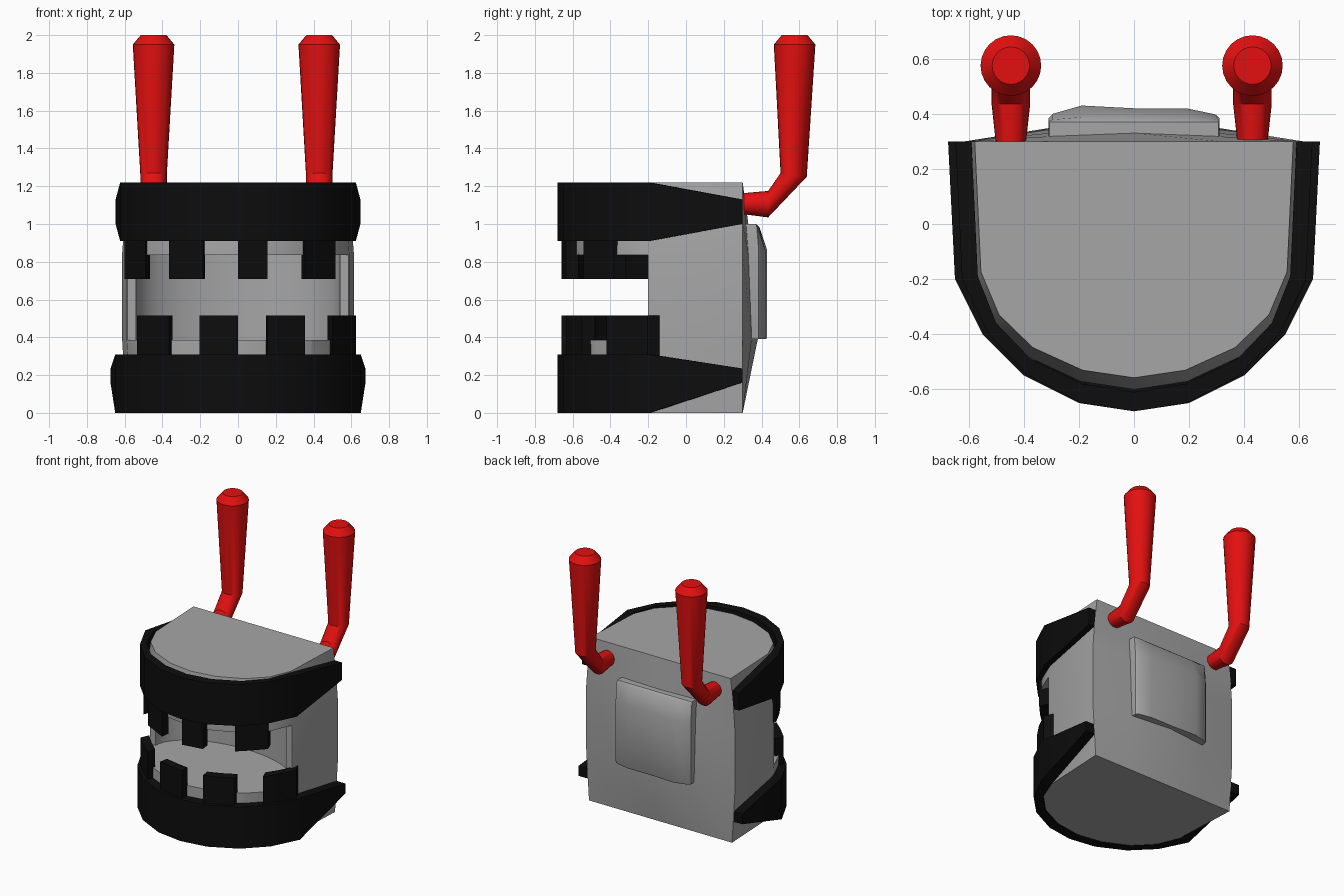
import bpy, bmesh
from math import sin, cos, pi

cube = bpy.data.objects.get("Cube")
if cube:
    bpy.data.objects.remove(cube, do_unlink=True)


def material(name, r, g, b):
    m = bpy.data.materials.new(name)
    m.use_nodes = True
    m.diffuse_color = (r, g, b, 1)
    bsdf = next(n for n in m.node_tree.nodes if n.type == 'BSDF_PRINCIPLED')
    bsdf.inputs["Base Color"].default_value = (r, g, b, 1)
    return m


grey = material("grey", 0.38, 0.38, 0.38)
black = material("black", 0.004, 0.004, 0.004)
red = material("red", 0.77, 0.005, 0.005)


def shade(ob):
    bpy.ops.object.select_all(action='DESELECT')
    ob.select_set(True)
    bpy.context.view_layer.objects.active = ob
    bpy.ops.object.shade_smooth_by_angle(angle=pi / 6)


def loft(name, sections, mat):
    """Skin a row of equal-length closed sections and cap both ends."""
    bm = bmesh.new()
    rows = [[bm.verts.new(p) for p in s] for s in sections]
    n = len(rows[0])
    for a, b in zip(rows, rows[1:]):
        for i in range(n):
            j = (i + 1) % n
            bm.faces.new((a[i], a[j], b[j], b[i]))
    bm.faces.new(rows[0])
    bm.faces.new(rows[-1])
    bmesh.ops.recalc_face_normals(bm, faces=bm.faces)
    mesh = bpy.data.meshes.new(name)
    bm.to_mesh(mesh)
    bm.free()
    mesh.materials.append(mat)
    ob = bpy.data.objects.new(name, mesh)
    bpy.context.collection.objects.link(ob)
    shade(ob)
    return ob


def mirrored(half):
    """Complete a half outline (x >= 0, ending at x = 0) across x."""
    return half + [(-x, y) for x, y in reversed(half[:-1])]


# Half outlines of the jaws, from back corner to front middle
OUTER = [(.675, .3), (.65, -.2), (.55, -.4), (.4, -.55), (.2, -.65), (0, -.68)]
INNER = [(.59, .3), (.567, -.19), (.5, -.36), (.375, -.49), (.19, -.58), (0, -.61)]


# Body: horizontal D sections with a bulging back
def body_section(z, sx, sy, bulge):
    pts = [(x * sx, y if y > 0 else y * sy) for x, y in mirrored(INNER)]
    pts += [(-.31, .3 + bulge * .6), (0, .3 + bulge), (.31, .3 + bulge * .6)]
    return [(x, y, z) for x, y in pts]


body = loft("body", [body_section(0, 1, .985, 0),
                     body_section(.39, 1.04, .985, .08),
                     body_section(.84, 1.04, .985, .05),
                     body_section(1.0, 1.02, .985, .03),
                     body_section(1.22, .98, .915, 0)], grey)

# Mouth: open front and sides, hollow curved back wall
arc = [(.54 * cos(pi * i / 24), -.2 + .3 * sin(pi * i / 24)) for i in range(25)]
mouth = [(.8, -1), (.8, -.2)] + arc + [(-.8, -.2), (-.8, -1)]
cutter = loft("mouth_cutter", [[(x, y, z) for x, y in mouth] for z in (.385, .835)], grey)
cutter.hide_render = True
cut = body.modifiers.new("mouth", 'BOOLEAN')
cut.operation = 'DIFFERENCE'
cut.solver = 'EXACT'
cut.object = cutter
bpy.context.view_layer.objects.active = body
bpy.ops.object.modifier_apply(modifier=cut.name)
bpy.data.objects.remove(cutter, do_unlink=True)
shade(body)


# Jaw bands: wide at the front, tapering along the sides
def jaw_band(name, sx, front, back):
    sections = []
    for (ox, oy), (ix, iy) in zip(mirrored(OUTER), mirrored(INNER)):
        lo, hi = back if oy > 0 else front
        ox *= sx
        sections.append([(ox, oy, lo), (ox, oy, hi), (ix, iy, hi), (ix, iy, lo)])
    loft(name, sections, black)


jaw_band("lower_jaw_band", 1, (0, .31), (.16, .235))
jaw_band("upper_jaw_band", .96, (.91, 1.22), (1.0, 1.13))


# Teeth: blocks that follow the bands
def curve_y(x, sx):
    pts = [(px * sx * .97, py * .97) for px, py in reversed(OUTER[1:])]
    for (x0, y0), (x1, y1) in zip(pts, pts[1:]):
        if abs(x) <= x1:
            return y0 + (y1 - y0) * (abs(x) - x0) / (x1 - x0)
    return pts[-1][1]


def teeth(name, spans, sx, lo, hi):
    for n, (a, b) in enumerate(spans):
        outer = [(x, curve_y(x, sx)) for x in (a, (a + b) / 2, b)]
        base = outer + [(x * .95, y + .065) for x, y in reversed(outer)]
        loft(f"{name}_{n + 1}", [[(x, y, z) for x, y in base] for z in (lo, hi)], black)


teeth("lower_tooth", [(-.535, -.365), (-.205, 0), (.155, .355), (.5, .625)], 1, .2, .515)
teeth("upper_tooth", [(-.6, -.49), (-.365, -.185), (0, .155), (.355, .515)], .96, .71, 1.0)

# Back panel: shallow pillow with a sloping top
panel = [(-.31, .385), (-.295, .4), (-.19, .43), (0, .42), (.19, .42), (.295, .398), (.31, .385)]


def panel_section(z, depth, sx=1):
    pts = [(-.31, .29)] + [(x, .37 + (y - .37) * depth) for x, y in panel] + [(.31, .29)]
    return [(x * sx, y, z) for x, y in pts]


loft("back_panel", [panel_section(.39, .9, .99), panel_section(.4, 1), panel_section(.86, 1),
                    panel_section(.985, .3), panel_section(1.0, 0, .99)], grey)

# Handles: bent tapered grips; each row is y, z, tilt in degrees, radius
STEPS = [(.28, 1.108, 90, .053), (.435, 1.105, 90, .07), (.57, 1.26, 172, .07),
         (.575, 1.95, 180, .11), (.575, 2.0, 180, .068)]
for side, cx in (("left", .43), ("right", -.447)):
    rings = []
    for y, z, tilt, r in STEPS:
        a = tilt * pi / 180
        ring = []
        for i in range(24):
            t = 2 * pi * i / 24
            ring.append((cx + r * cos(t), y + r * sin(t) * cos(a), z + r * sin(t) * sin(a)))
        rings.append(ring)
    loft(side + "_handle", rings, red)
